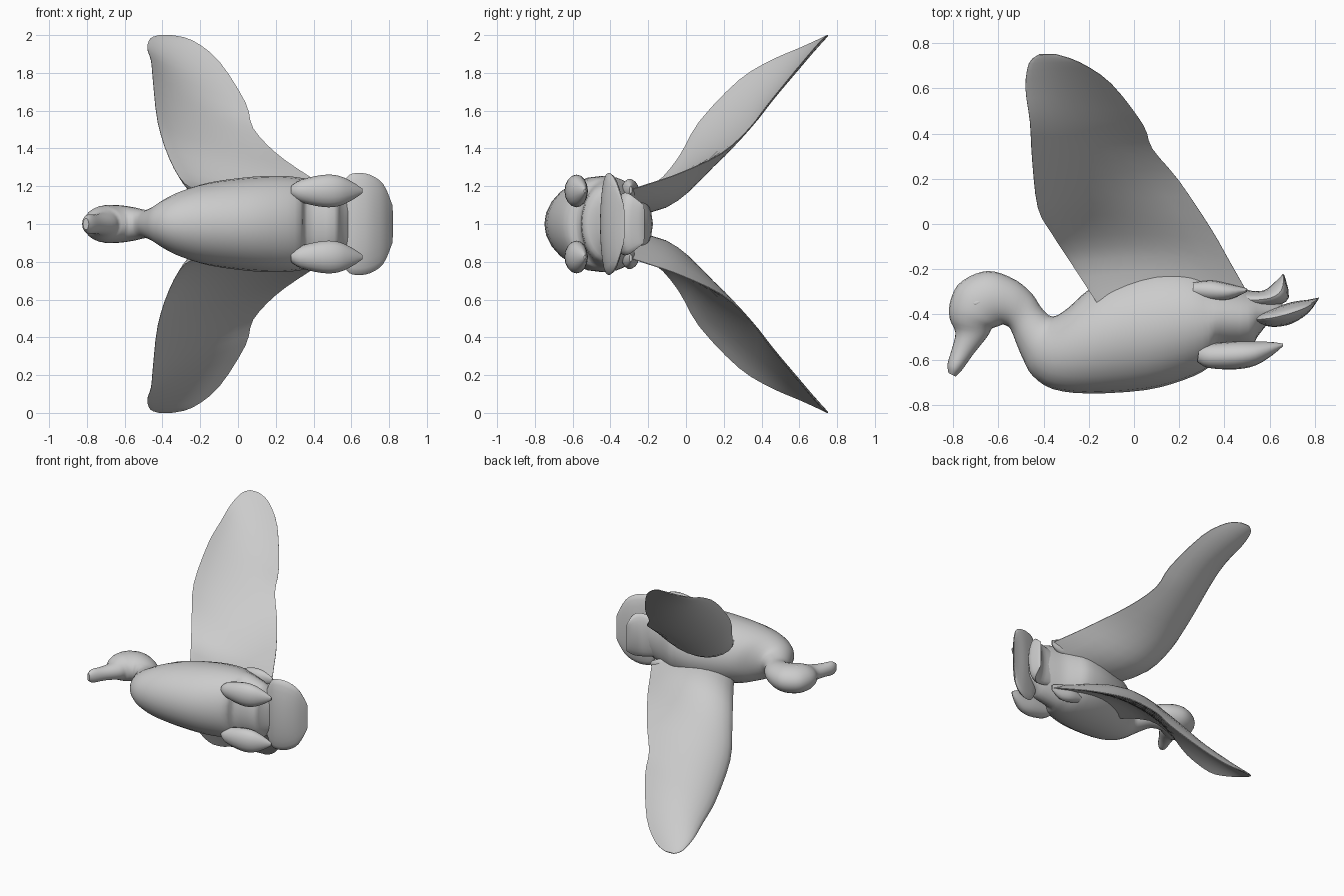
import bpy, bmesh, math
from mathutils import Vector

if "Cube" in bpy.data.objects:
    bpy.data.objects.remove(bpy.data.objects["Cube"])

grey = bpy.data.materials.new("plain grey")
grey.diffuse_color = (0.6, 0.6, 0.6, 1)
grey.use_nodes = True
grey.node_tree.nodes["Principled BSDF"].inputs["Base Color"].default_value = grey.diffuse_color


def spline(rows, steps):
    """Catmull-Rom interpolation between rows of numbers."""
    rows = [Vector(r) for r in rows]
    out = []
    for i in range(len(rows) - 1):
        p0, p1 = rows[max(i - 1, 0)], rows[i]
        p2, p3 = rows[i + 1], rows[min(i + 2, len(rows) - 1)]
        for k in range(steps):
            t = k / steps
            out.append(0.5 * (2 * p1 + (p2 - p0) * t
                              + (2 * p0 - 5 * p1 + 4 * p2 - p3) * t * t
                              + (3 * p1 - p0 - 3 * p2 + p3) * t ** 3))
    return out + [rows[-1]]


def skin(name, rings, angle=40, mirror=False):
    """Joins rings of points into a closed smooth shape centred on z = 1."""
    bm = bmesh.new()
    loops = [[bm.verts.new(p) for p in ring] for ring in rings]
    n = len(loops[0])
    for a, b in zip(loops, loops[1:]):
        for j in range(n):
            bm.faces.new((a[j], a[(j + 1) % n], b[(j + 1) % n], b[j]))
    bm.faces.new(loops[0])
    bm.faces.new(loops[-1])
    bmesh.ops.recalc_face_normals(bm, faces=bm.faces[:])
    mesh = bpy.data.meshes.new(name)
    bm.to_mesh(mesh)
    bm.free()
    mesh.materials.append(grey)
    obj = bpy.data.objects.new(name, mesh)
    obj.location.z = 1
    bpy.context.collection.objects.link(obj)
    bpy.ops.object.select_all(action='DESELECT')
    obj.select_set(True)
    bpy.context.view_layer.objects.active = obj
    bpy.ops.object.shade_smooth_by_angle(angle=math.radians(angle))
    if mirror:
        mod = obj.modifiers.new("mirror", 'MIRROR')
        mod.use_axis = (False, False, True)
    return obj


def oval_loft(name, rows, steps=3, sides=24, offset=0, mirror=False):
    """Rows: upper x, y, lower x, y, half width."""
    rings = []
    for ux, uy, lx, ly, w in spline(rows, steps):
        mid = Vector(((ux + lx) / 2, (uy + ly) / 2, offset))
        half = Vector(((ux - lx) / 2, (uy - ly) / 2, 0))
        rings.append([mid + half * math.cos(a) + Vector((0, 0, w * math.sin(a)))
                      for a in (2 * math.pi * j / sides for j in range(sides))])
    return skin(name, rings, mirror=mirror)


# Head, arched neck and body in one sweep, from bill tip to rump
oval_loft("body", [
    (-.82, -.66, -.79, -.675, .03),
    (-.825, -.62, -.76, -.645, .05),
    (-.805, -.55, -.71, -.575, .05),
    (-.79, -.48, -.65, -.50, .06),
    (-.815, -.42, -.63, -.465, .08),
    (-.815, -.35, -.61, -.455, .095),
    (-.78, -.27, -.595, -.45, .10),
    (-.70, -.22, -.58, -.445, .10),
    (-.62, -.21, -.565, -.45, .095),
    (-.52, -.25, -.55, -.46, .085),
    (-.45, -.31, -.535, -.49, .075),
    (-.41, -.37, -.52, -.53, .08),
    (-.36, -.41, -.49, -.60, .10),
    (-.29, -.37, -.45, -.67, .135),
    (-.20, -.29, -.36, -.73, .18),
    (-.08, -.23, -.20, -.75, .222),
    (.10, -.18, .05, -.735, .25),
    (.25, -.18, .22, -.69, .255),
    (.33, -.22, .33, -.635, .245),
    (.41, -.265, .365, -.565, .235),
    (.50, -.29, .51, -.55, .205),
    (.57, -.31, .545, -.50, .165),
    (.66, -.35, .60, -.43, .12)])

# Eyes
oval_loft("eye", [(-.72, -.35, -.72, -.352, .003), (-.71, -.34, -.70, -.365, .012),
                  (-.69, -.335, -.68, -.355, .012), (-.67, -.338, -.67, -.34, .003)],
          sides=10, offset=.088, mirror=True)

# Rounded tail fan
oval_loft("tail_fan", [
    (.52, -.41, .54, -.44, .14),
    (.57, -.39, .58, -.45, .245),
    (.62, -.37, .63, -.455, .27),
    (.70, -.345, .70, -.44, .26),
    (.77, -.335, .77, -.395, .21),
    (.82, -.325, .815, -.335, .10)])

# Short raised feathers over the tail
oval_loft("upper_tail", [
    (.48, -.295, .48, -.38, .14),
    (.57, -.295, .62, -.365, .165),
    (.62, -.26, .685, -.325, .155),
    (.66, -.22, .665, -.225, .10)])

# Tucked feet, merged into the flanks
oval_loft("foot", [
    (.29, -.54, .28, -.61, .03),
    (.34, -.53, .33, -.637, .06),
    (.45, -.52, .45, -.643, .085),
    (.53, -.52, .54, -.625, .08),
    (.61, -.522, .61, -.582, .045),
    (.66, -.53, .66, -.54, .01)], sides=16, offset=.175, mirror=True)

# Folded feathers where the wing meets the back
oval_loft("shoulder_feathers", [
    (.26, -.26, .26, -.32, .03),
    (.34, -.25, .34, -.34, .055),
    (.42, -.265, .42, -.335, .055),
    (.50, -.285, .50, -.30, .02)], sides=14, offset=.18, mirror=True)

# Wings: leading x, y, z, trailing x, y, z, thickness, camber
wing = spline([
    (-.15, -.37, .15, .50, -.30, .18, .07, .09),
    (-.28, -.17, .21, .42, -.16, .225, .07, .11),
    (-.365, -.04, .35, .34, -.02, .275, .06, .11),
    (-.425, .07, .54, .20, .19, .375, .05, .095),
    (-.45, .28, .76, .08, .335, .505, .035, .075),
    (-.46, .45, .865, .04, .44, .64, .025, .055),
    (-.48, .60, .93, -.10, .62, .86, .018, .03),
    (-.465, .71, .98, -.24, .715, .97, .012, .01),
    (-.42, .75, .998, -.35, .752, .998, .004, 0)], 3)
mids = [(Vector(r[:3]) + Vector(r[3:6])) / 2 for r in wing]
rings = []
for i, r in enumerate(wing):
    lead, trail, thick, camber = Vector(r[:3]), Vector(r[3:6]), r[6], r[7]
    chord = trail - lead
    span = mids[min(i + 1, len(mids) - 1)] - mids[max(i - 1, 0)]
    up = span.cross(chord).normalized()
    top, under = [], []
    for k in range(11):
        u = (k / 10) ** 1.5
        v = u ** .8
        base = lead + chord * u
        bow = camber * 4 * v * (1 - v)
        t = thick * 1.2 * math.sqrt(u) * (1 - u) + .002
        top.append(base + up * (bow + t))
        under.append(base + up * (bow * .75 - t))
    rings.append(top + under[::-1])
skin("wing", rings, angle=50, mirror=True)
